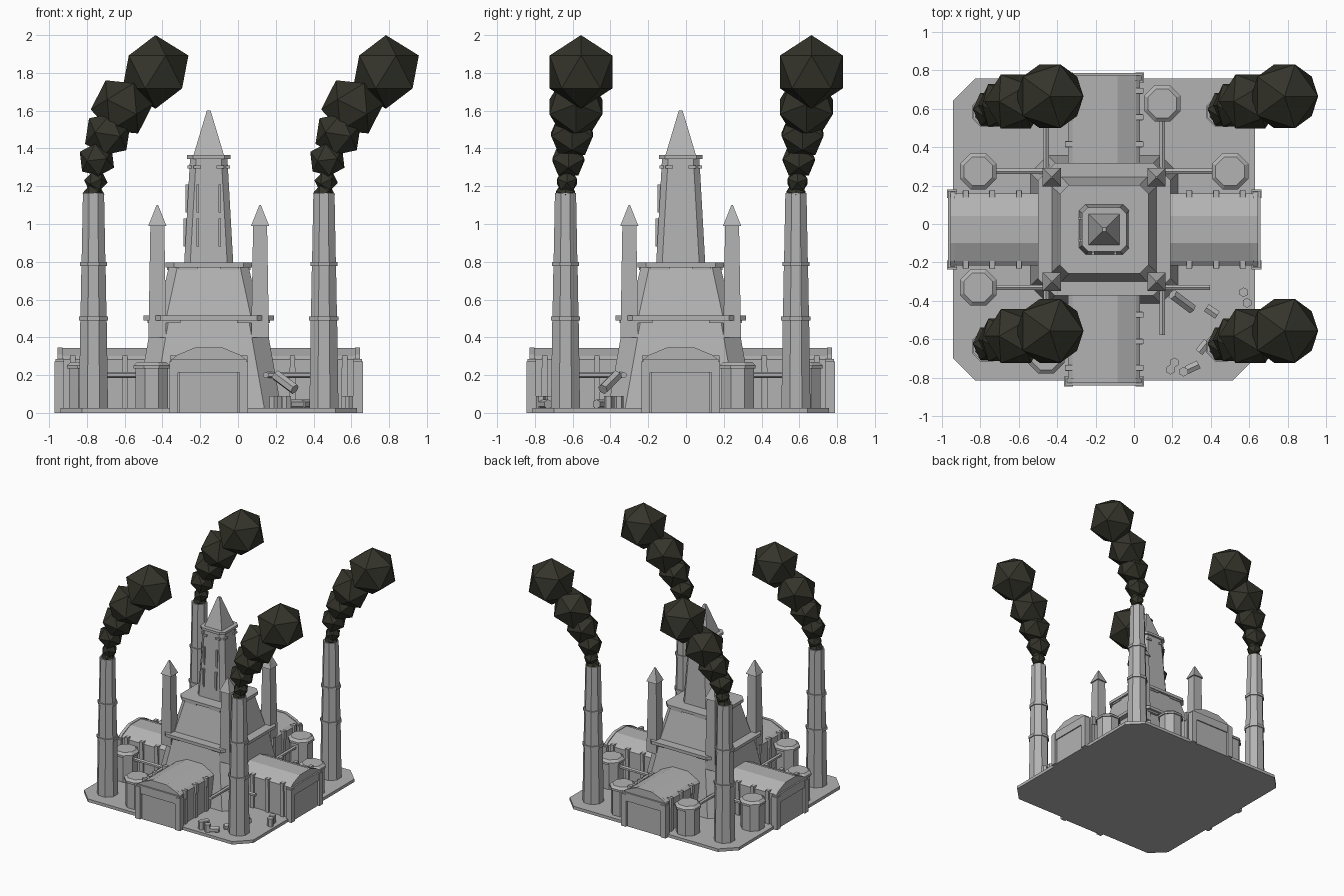
import bpy, bmesh, math
from mathutils import Matrix, Vector

if "Cube" in bpy.data.objects:
    bpy.data.objects.remove(bpy.data.objects["Cube"])

CX, CY = -0.155, -0.028          # centre of the complex


def material(name, rgb):
    m = bpy.data.materials.new(name)
    m.diffuse_color = (*rgb, 1)
    m.use_nodes = True
    m.node_tree.nodes["Principled BSDF"].inputs["Base Color"].default_value = m.diffuse_color
    return m


STONE = material("stone grey", (0.45, 0.45, 0.45))
SMOKE = material("smoke dark", (0.034, 0.034, 0.024))


def finish(bm, name, mat=STONE):
    bmesh.ops.recalc_face_normals(bm, faces=bm.faces)
    me = bpy.data.meshes.new(name)
    bm.to_mesh(me)
    bm.free()
    me.materials.append(mat)
    ob = bpy.data.objects.new(name, me)
    bpy.context.collection.objects.link(ob)
    return ob


def skin(bm, rings):
    """Join rings of equal point count and cap both ends."""
    vs = [[bm.verts.new(p) for p in r] for r in rings]
    n = len(vs[0])
    for a, b in zip(vs, vs[1:]):
        for i in range(n):
            bm.faces.new((a[i], a[(i + 1) % n], b[(i + 1) % n], b[i]))
    bm.faces.new(vs[0][::-1])
    bm.faces.new(vs[-1])


def chamfered(h, c, z, x, y):
    k = h - c
    pts = [(h, -k), (h, k), (k, h), (-k, h), (-h, k), (-h, -k), (-k, -h), (k, -h)]
    return [(x + a, y + b, z) for a, b in pts]


def square(h, z, x, y):
    return [(x + a * h, y + b * h, z) for a, b in ((-1, -1), (1, -1), (1, 1), (-1, 1))]


def polygon(r, z, x, y, n=8):
    # r is measured to the flat sides
    R = r / math.cos(math.pi / n)
    return [(x + R * math.cos((i + .5) * 2 * math.pi / n),
             y + R * math.sin((i + .5) * 2 * math.pi / n), z) for i in range(n)]


def box(bm, x0, x1, y0, y1, z0, z1):
    skin(bm, [[(x0, y0, z), (x1, y0, z), (x1, y1, z), (x0, y1, z)] for z in (z0, z1)])


def rod(bm, a, b, r, n=6):
    a, b = Vector(a), Vector(b)
    q = (b - a).to_track_quat('Z', 'Y').to_matrix()
    skin(bm, [[p + q @ Vector(v) for v in polygon(r, 0, 0, 0, n)] for p in (a, b)])


def place(bm, turn=0):
    """Turn a part by quarter turns and move it to the centre."""
    bm.transform(Matrix.Translation((CX, CY, 0)) @ Matrix.Rotation(turn * math.pi / 2, 4, 'Z'))


# Ground slab
bm = bmesh.new()
skin(bm, [chamfered(.785, .115, z, CX, CY) for z in (0, .025)])
finish(bm, "ground_slab")

# Stepped central keep with overhanging ledges
bm = bmesh.new()
skin(bm, [chamfered(h, c, z, CX, CY) for h, c, z in (
    (.385, .09, .02), (.302, .09, .49), (.345, .09, .49), (.345, .09, .515),
    (.272, .05, .515), (.212, .045, .77), (.23, .045, .77), (.23, .045, .795))])
finish(bm, "keep_tiers")

# Main tower and its spire
bm = bmesh.new()
skin(bm, [chamfered(h, .032, z, CX, CY) for h, z in (
    (.13, .79), (.099, 1.345), (.115, 1.345), (.115, 1.365))])
finish(bm, "main_tower")
bm = bmesh.new()
skin(bm, [square(.082, 1.36, CX, CY), square(.01, 1.6, CX, CY)])
finish(bm, "main_spire")

# Tower slit frames, brackets under the collar and ledges
for t in range(4):
    bm = bmesh.new()
    if t in (0, 3):
        for x in (-.058, .058):
            for z0, z1 in ((.88, 1.03), (1.06, 1.21)):
                box(bm, x - .007, x + .007, -.133 + (z0 - .88) * .055, -.1, z0, z1)
    for x in (-.06, .06):
        box(bm, x - .02, x + .02, -.112, -.09, 1.295, 1.31)
    for x in (-.11, .11):
        box(bm, x - .05, x + .05, -.222, -.2, .757, .772)
    for x in (-.2, .2):
        box(bm, x - .05, x + .05, -.325, -.29, .475, .492)
    place(bm, t)
    finish(bm, "tower_trim")

# Halls on the four sides
for t in range(4):
    # arched body
    bm = bmesh.new()
    half = [(.187, 0), (.187, .283), (.165, .3), (.07, .343)]
    prof = half + [(-x, z) for x, z in reversed(half)]
    skin(bm, [[(x, y, z) for x, z in prof] for y in (-.795, -.2)])
    place(bm, t)
    finish(bm, "hall_body")
    # ribs along the side walls, with teeth over the eaves
    bm = bmesh.new()
    for y in (-.72, -.583, -.443):
        box(bm, -.2, .2, y - .016, y + .016, 0, .24)
        for s in (-1, 1):
            box(bm, *sorted((s * .165, s * .205)), y - .014, y + .014, .23, .305)
    place(bm, t)
    finish(bm, "hall_ribs")
    # gate posts, lintel and gate
    bm = bmesh.new()
    for s in (-1, 1):
        box(bm, *sorted((s * .162, s * .208)), -.817, -.765, 0, .272)
    box(bm, -.2, .2, -.812, -.765, .215, .285)
    box(bm, -.155, .155, -.803, -.79, 0, .215)
    place(bm, t)
    finish(bm, "hall_gate")
    # gable above the gate
    bm = bmesh.new()
    gable = [(-.2, .28), (.2, .28), (.165, .308), (.07, .347), (-.07, .347), (-.165, .308)]
    skin(bm, [[(x, y, z) for x, z in gable] for y in (-.8, -.775)])
    place(bm, t)
    finish(bm, "hall_gable")

for sx in (-1, 1):
    for sy in (-1, 1):
        # Corner turret with pointed cap
        x, y = CX + sx * .272, CY + sy * .272
        bm = bmesh.new()
        skin(bm, [square(h, z, x, y) for h, z in (
            (.047, .4), (.037, .99), (.048, .99), (.004, 1.1))])
        finish(bm, "corner_turret")

        # Chimney with two bands
        x, y = CX + sx * .61, CY + sy * .61
        bm = bmesh.new()
        skin(bm, [polygon(r, z, x, y) for r, z in (
            (.077, .02), (.07, .488), (.078, .488), (.078, .51), (.069, .51), (.064, .778),
            (.072, .778), (.072, .8), (.063, .8), (.056, 1.165))])
        finish(bm, "chimney")

        # Smoke plume of faceted puffs
        bm = bmesh.new()
        for dx, dy, z, r in ((0, 0, 1.16, .058), (.012, .008, 1.225, .062),
                             (.018, .015, 1.34, .1), (.075, .035, 1.475, .13),
                             (.15, .055, 1.62, .165), (.328, .082, 1.805, .195)):
            rot = Matrix.Rotation(r * 9 if r < .19 else 0, 4, 'Y')
            bmesh.ops.create_icosphere(bm, subdivisions=1, radius=r,
                                       matrix=Matrix.Translation((x + dx, y + dy, z)) @ rot)
        finish(bm, "smoke_plume", SMOKE)

        # Storage tanks (the front right yard is wrecked) and their pipes
        wrecked = sx > 0 and sy < 0
        for a, b in ((.655, .302), (.302, .655)):
            x, y = CX + sx * a, CY + sy * b
            if not wrecked:
                bm = bmesh.new()
                skin(bm, [polygon(r, z, x, y) for r, z in (
                    (.086, .02), (.086, .235), (.095, .235), (.095, .252), (.075, .27))])
                finish(bm, "storage_tank")
            reach = .55 if wrecked else .6
            p = (.27, .302) if a > b else (.302, .27)
            q = (reach, .302) if a > b else (.302, reach)
            bm = bmesh.new()
            rod(bm, (CX + sx * p[0], CY + sy * p[1], .2), (CX + sx * q[0], CY + sy * q[1], .2), .014)
            finish(bm, "tank_pipe")

# Barrels, standing and fallen, and broken pipe in the wrecked yard
for x, y in ((.57, -.355), (.588, -.41), (.21, -.72), (.19, -.757), (.258, -.768)):
    bm = bmesh.new()
    rod(bm, (x, y, .02), (x, y, .09), .022)
    finish(bm, "standing_barrel")
for x, y, ang in ((.305, -.745, .45), (.36, -.64, .9), (.405, -.455, -.6)):
    dx, dy = .035 * math.cos(ang), .035 * math.sin(ang)
    bm = bmesh.new()
    rod(bm, (x - dx, y - dy, .046), (x + dx, y + dy, .046), .022)
    finish(bm, "fallen_barrel")
bm = bmesh.new()
rod(bm, (.2, -.365, .2), (.3, -.44, .125), .025)
finish(bm, "broken_pipe")
